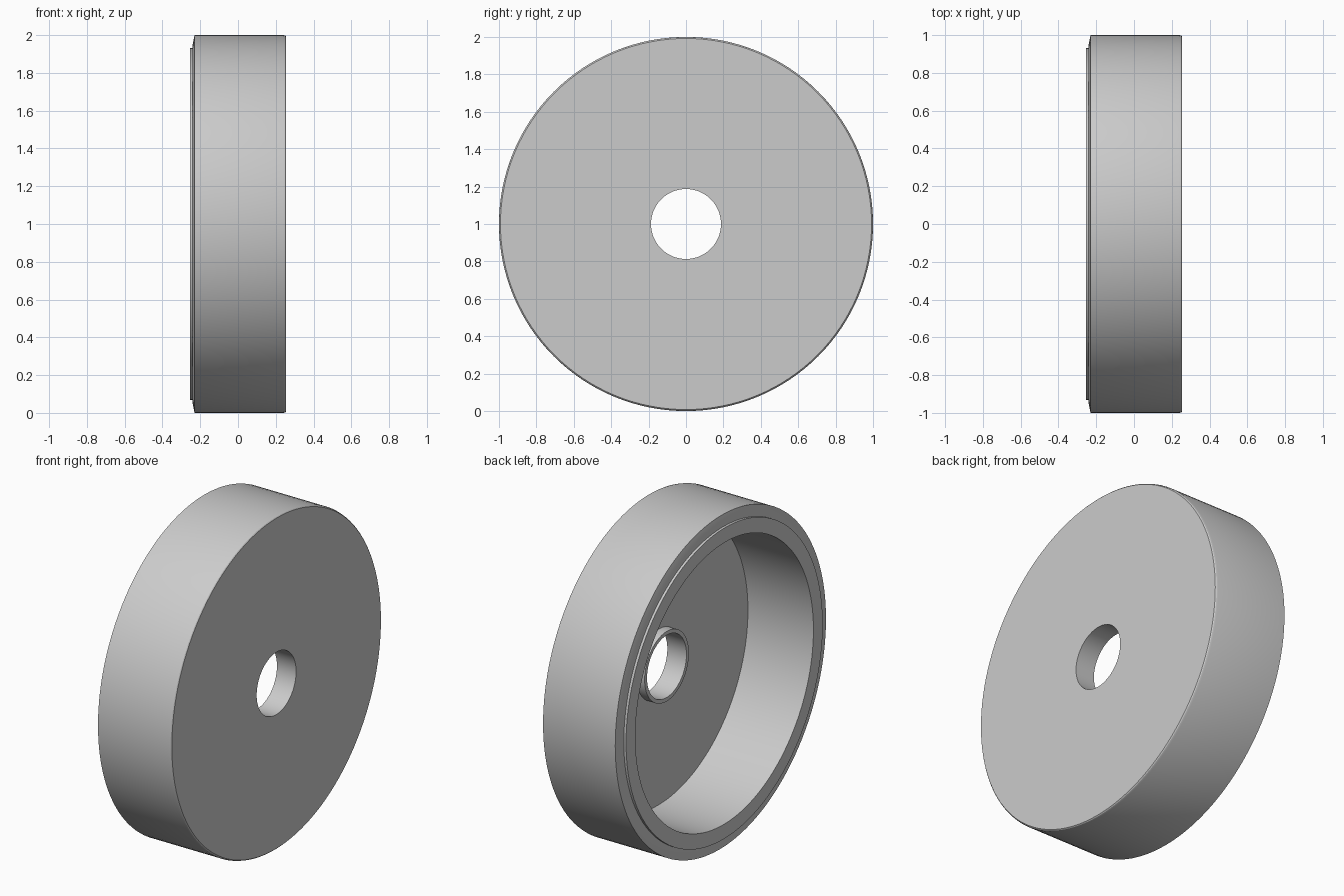
import bpy
import bmesh
import math
from mathutils import Matrix, Vector

cube = bpy.data.objects.get("Cube")
if cube:
    bpy.data.objects.remove(cube, do_unlink=True)

SEGMENTS = 128

grey = bpy.data.materials.new("light_grey")
grey.use_nodes = True
grey.diffuse_color = (0.6, 0.6, 0.6, 1)
grey.node_tree.nodes["Principled BSDF"].inputs["Base Color"].default_value = grey.diffuse_color


def lathe(name, profile):
    """Revolve a closed (x, radius) profile around the horizontal x axis."""
    bm = bmesh.new()
    verts = [bm.verts.new((x, 0, r)) for x, r in profile]
    edges = [bm.edges.new((a, b)) for a, b in zip(verts, verts[1:] + verts[:1])]
    bmesh.ops.spin(bm, geom=verts + edges, cent=(0, 0, 0), axis=(1, 0, 0),
                   angle=math.tau, steps=SEGMENTS, use_merge=True)
    bmesh.ops.remove_doubles(bm, verts=bm.verts, dist=0.0001)
    bmesh.ops.recalc_face_normals(bm, faces=bm.faces)
    bmesh.ops.transform(bm, matrix=Matrix.Translation(Vector((0, 0, 1))), verts=bm.verts)
    mesh = bpy.data.meshes.new(name)
    bm.to_mesh(mesh)
    bm.free()
    mesh.materials.append(grey)
    obj = bpy.data.objects.new(name, mesh)
    bpy.context.collection.objects.link(obj)
    bpy.ops.object.select_all(action="DESELECT")
    obj.select_set(True)
    bpy.context.view_layer.objects.active = obj
    bpy.ops.object.shade_smooth_by_angle(angle=math.radians(25))
    return obj


# Cup-shaped wheel: bore, hub collar, floor, inner wall, stepped rim, outer wall
lathe("wheel_cup", [
    (0.255, 0.187),
    (0.128, 0.187),   # hub collar
    (0.128, 0.21),
    (0.18, 0.21),
    (0.18, 0.845),    # inner floor and wall
    (-0.255, 0.845),
    (-0.255, 0.933),  # raised lip
    (-0.24, 0.933),
    (-0.24, 0.95),
    (-0.23, 1.0),     # sloped shoulder
    (0.24, 1.0),
    (0.25, 0.997),    # eased outer edge
    (0.255, 0.992),
])
